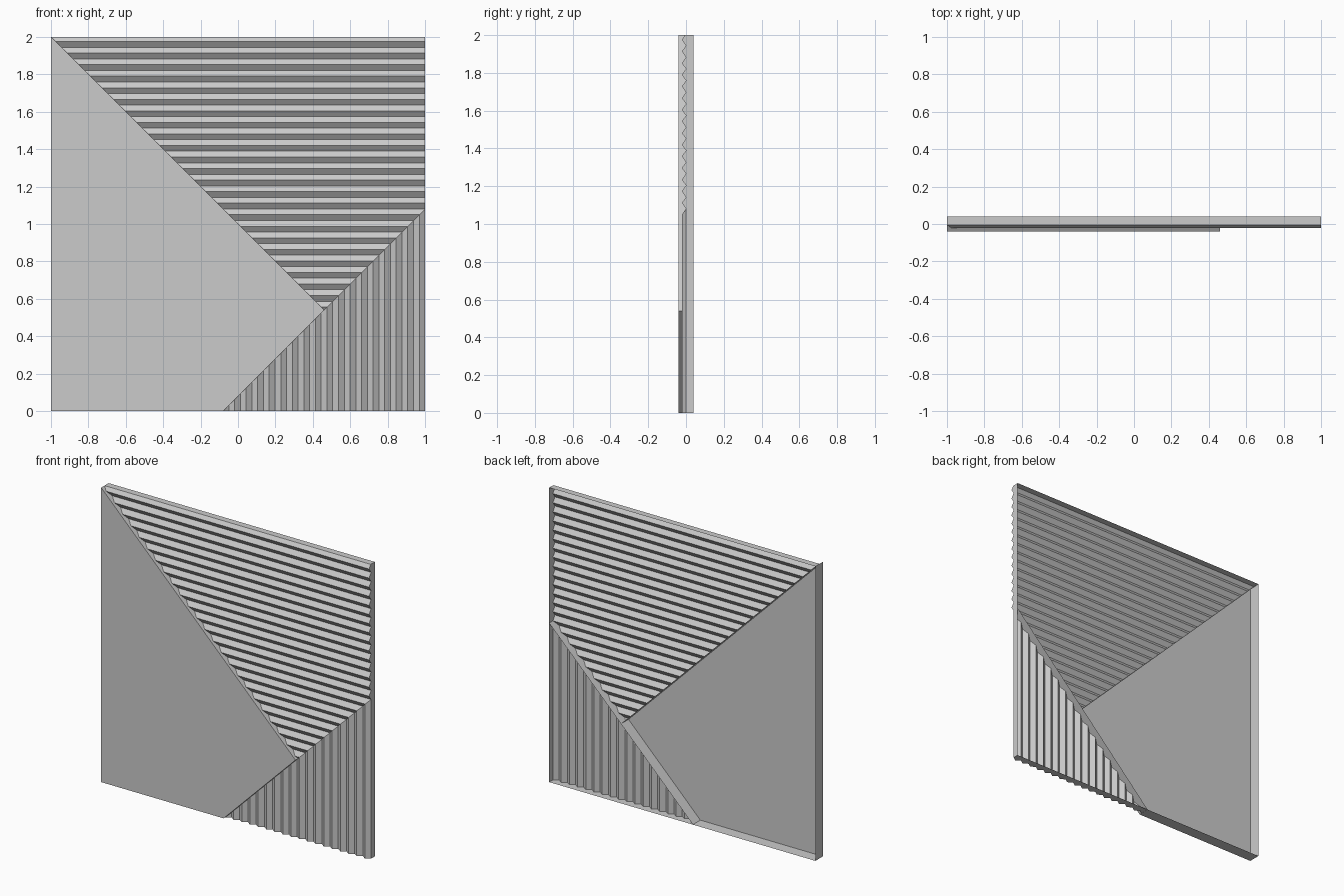
import bpy, bmesh
from mathutils import Vector

cube = bpy.data.objects.get("Cube")
if cube:
    bpy.data.objects.remove(cube, do_unlink=True)

grey = bpy.data.materials.new("plain_grey")
grey.use_nodes = True
colour = (0.6, 0.6, 0.6, 1)
grey.diffuse_color = colour
grey.node_tree.nodes["Principled BSDF"].inputs["Base Color"].default_value = colour

FRONT, RIDGE, BACK = -0.04, -0.022, 0.04
PITCH = 0.0617
FOOT, MEET = -0.08, 0.46      # foot of the lower seam, and x where the seams meet


def falling(co):
    """Signed side of the seam running from top left down to the meeting point."""
    return co.x + co.z - 1


def rising(co):
    """Signed side of the seam running up from the foot to the right edge."""
    return co.x - co.z - FOOT


def add_skirt(bm, keep):
    """Turn the open edges back to form the rim and the ribs."""
    rim = [e for e in bm.edges if e.is_boundary
           and keep((e.verts[0].co + e.verts[1].co) / 2)]
    new = bmesh.ops.extrude_edge_only(bm, edges=rim)["geom"]
    for v in new:
        if isinstance(v, bmesh.types.BMVert):
            v.co.y = BACK


def finish(bm, name):
    bmesh.ops.recalc_face_normals(bm, faces=bm.faces)
    bm.faces.ensure_lookup_table()
    if bm.faces[0].normal.y > 0:
        bmesh.ops.reverse_faces(bm, faces=bm.faces)
    mesh = bpy.data.meshes.new(name)
    bm.to_mesh(mesh)
    bm.free()
    mesh.materials.append(grey)
    obj = bpy.data.objects.new(name, mesh)
    bpy.context.collection.objects.link(obj)


def corrugated(name, start, horizontal, cuts, keep):
    """Zigzag sheet folded downward from start (or leftward), trimmed by planes."""
    bm = bmesh.new()
    rows = []
    for i in range(70):
        t = start - i * PITCH / 2
        y = RIDGE if i % 2 else 0
        ends = ((-1, y, t), (1, y, t)) if horizontal else ((t, y, 0), (t, y, 2))
        rows.append([bm.verts.new(p) for p in ends])
    for a, b in zip(rows, rows[1:]):
        bm.faces.new((a[0], a[1], b[1], b[0]))
    for point, normal in cuts:
        geom = bm.verts[:] + bm.edges[:] + bm.faces[:]
        bmesh.ops.bisect_plane(bm, geom=geom, plane_co=point, plane_no=normal,
                               clear_outer=True)
    add_skirt(bm, keep)
    finish(bm, name)


# Flat panel, a tray with its rim turned back
bm = bmesh.new()
outline = [(-1, 0), (FOOT, 0), (MEET, 1 - MEET), (-1, 2)]
bm.faces.new([bm.verts.new((x, FRONT, z)) for x, z in outline])
add_skirt(bm, lambda co: True)
finish(bm, "flat_panel")

# Panel with horizontal folds
corrugated("horizontal_ribbed_panel", 2.006, True,
           [(Vector((0, 0, 2)), Vector((0, 0, 1))),
            (Vector((0, 0, 1)), Vector((-1, 0, -1))),
            (Vector((FOOT, 0, 0)), Vector((1, 0, -1)))],
           lambda co: falling(co) > 0.001)

# Panel with vertical folds
corrugated("vertical_ribbed_panel", 1.0, False,
           [(Vector((FOOT, 0, 0)), Vector((-1, 0, 1)))],
           lambda co: rising(co) > 0.001 or co.x > MEET)
